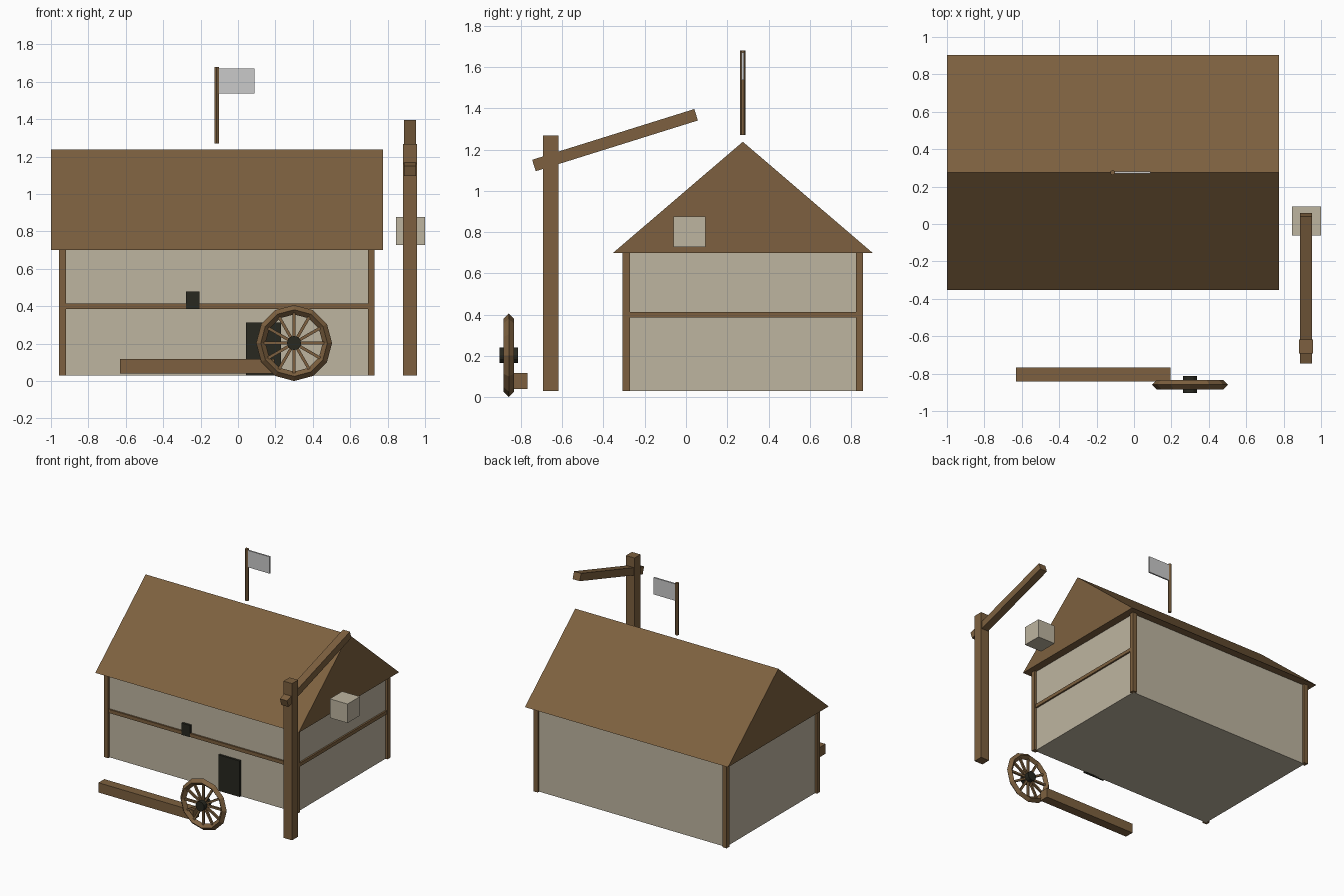
import bpy, bmesh, math
from mathutils import Matrix, Vector

if "Cube" in bpy.data.objects:
    bpy.data.objects.remove(bpy.data.objects["Cube"])


def mat(name, rgb):
    m = bpy.data.materials.new(name)
    m.diffuse_color = (*rgb, 1)
    m.use_nodes = True
    m.node_tree.nodes["Principled BSDF"].inputs["Base Color"].default_value = m.diffuse_color
    return m


WOOD = mat("brown wood", (0.205, 0.118, 0.050))
PLASTER = mat("pale plaster", (0.515, 0.462, 0.352))
DARK = mat("dark iron", (0.021, 0.021, 0.014))
CLOTH = mat("grey cloth", (0.59, 0.59, 0.59))


def finish(name, bm, material):
    bmesh.ops.recalc_face_normals(bm, faces=bm.faces[:])
    me = bpy.data.meshes.new(name)
    bm.to_mesh(me)
    bm.free()
    me.materials.append(material)
    ob = bpy.data.objects.new(name, me)
    bpy.context.collection.objects.link(ob)
    return ob


def box(name, x, y, z, material):
    """Box from (min, max) pairs."""
    bm = bmesh.new()
    lo, hi = Vector((x[0], y[0], z[0])), Vector((x[1], y[1], z[1]))
    bmesh.ops.create_cube(bm, size=1, matrix=Matrix.Translation((lo + hi) / 2)
                          @ Matrix.Diagonal((*(hi - lo), 1)))
    return finish(name, bm, material)


def cylinder(name, centre, r, depth, sides, material, rot=Matrix()):
    bm = bmesh.new()
    bmesh.ops.create_cone(bm, cap_ends=True, segments=sides, radius1=r, radius2=r,
                          depth=depth, matrix=Matrix.Translation(centre) @ rot)
    return finish(name, bm, material)


# House walls
X0, X1, Y0, Y1 = -0.938, 0.712, -0.289, 0.841
BASE, EAVE, RIDGE = 0.03, 0.70, 1.238
box("walls", (X0, X1), (Y0, Y1), (BASE, EAVE), PLASTER)

# Corner posts
h = 0.018
for sx, x in (("left", X0), ("right", X1)):
    for sy, y in (("front", Y0), ("back", Y1)):
        box(f"{sy}_{sx}_corner_post", (x - h, x + h), (y - h, y + h), (BASE, EAVE), WOOD)

# Rails on the front and right walls
box("front_rail", (X0, X1), (Y0 - 0.013, Y0 + 0.013), (0.386, 0.414), WOOD)
box("right_rail", (X1 - 0.013, X1 + 0.013), (Y0, Y1), (0.386, 0.414), WOOD)

# Solid gable roof
bm = bmesh.new()
tri = [bm.verts.new((-1.0, y, z)) for y, z in ((-0.353, EAVE), (0.904, EAVE), (0.2755, RIDGE))]
face = bm.faces.new(tri)
ext = bmesh.ops.extrude_face_region(bm, geom=[face], use_keep_orig=True)
bmesh.ops.translate(bm, vec=(1.775, 0, 0),
                    verts=[g for g in ext["geom"] if isinstance(g, bmesh.types.BMVert)])
finish("roof", bm, WOOD)

# Door and window
box("door", (0.044, 0.229), (-0.306, -0.28), (BASE, 0.314), DARK)
box("window", (-0.279, -0.206), (-0.306, -0.28), (0.386, 0.479), DARK)

# Flag and pole
cylinder("flag_pole", (-0.114, 0.275, 1.475), 0.0135, 0.41, 6, WOOD)
box("flag", (-0.104, 0.088), (0.269, 0.281), (1.537, 1.67), CLOTH)

# Crane post, tilted arm and hanging load
box("crane_post", (0.882, 0.957), (-0.692, -0.617), (BASE, 1.268), WOOD)
a, b = Vector((0.9195, -0.737, 1.123)), Vector((0.9195, 0.049, 1.369))
tilt = math.atan2(b.z - a.z, b.y - a.y)
bm = bmesh.new()
bmesh.ops.create_cube(bm, size=1, matrix=Matrix.Translation((a + b) / 2)
                      @ Matrix.Rotation(tilt, 4, 'X')
                      @ Matrix.Diagonal((0.062, (b - a).length, 0.058, 1)))
finish("crane_arm", bm, WOOD)
box("crane_load", (0.845, 1.0), (-0.061, 0.094), (0.727, 0.877), PLASTER)

# Log beam on the ground
box("log_beam", (-0.63, 0.195), (-0.842, -0.768), (0.041, 0.118), WOOD)

# Wheel rim: diamond section swept round twelve sides
C = Vector((0.30, -0.859, 0.203))
R, r, N = 0.178, 0.025, 12
bm = bmesh.new()
rings = []
for i in range(N):
    t = 2 * math.pi * i / N
    ring = []
    for k in range(4):
        p = k * math.pi / 2
        d = R + r * math.cos(p)
        ring.append(bm.verts.new(C + Vector((d * math.cos(t), r * math.sin(p), d * math.sin(t)))))
    rings.append(ring)
for i in range(N):
    p, q = rings[i], rings[(i + 1) % N]
    for k in range(4):
        bm.faces.new((p[k], p[(k + 1) % 4], q[(k + 1) % 4], q[k]))
finish("wheel_rim", bm, WOOD)

# Wheel spokes
bm = bmesh.new()
for i in range(N):
    bmesh.ops.create_cube(bm, size=1, matrix=Matrix.Translation(C)
                          @ Matrix.Rotation(2 * math.pi * i / N, 4, 'Y')
                          @ Matrix.Translation((0.095, 0, 0))
                          @ Matrix.Diagonal((0.135, 0.016, 0.016, 1)))
finish("wheel_spokes", bm, WOOD)

# Wheel hub
cylinder("wheel_hub", C, 0.038, 0.09, 12, DARK, Matrix.Rotation(math.pi / 2, 4, 'X'))
